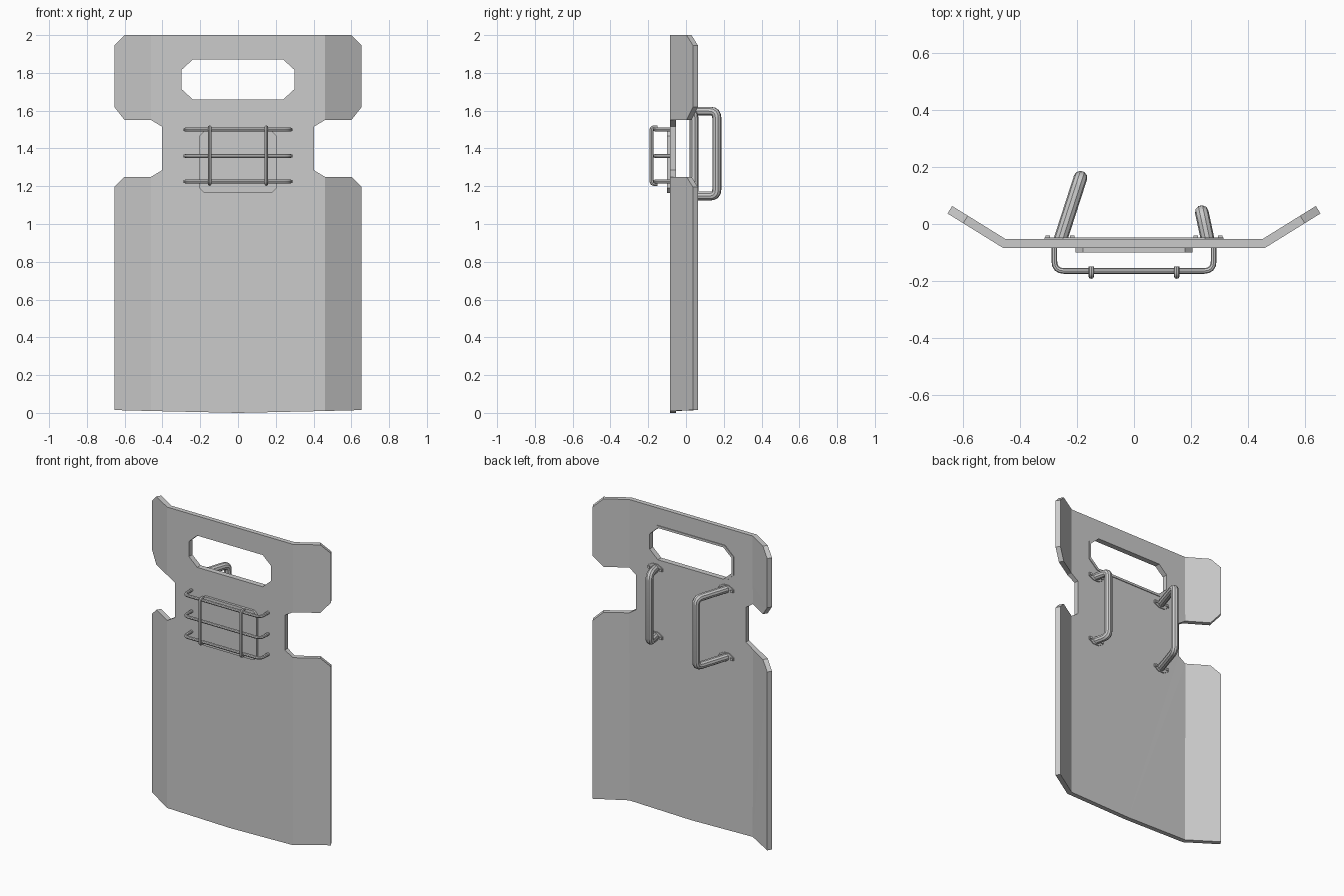
import bpy, bmesh
from mathutils import Vector

if "Cube" in bpy.data.objects:
    bpy.data.objects.remove(bpy.data.objects["Cube"])

FOLD, FRONT, THICK = 0.46, -0.084, 0.031


def add_object(name, bm):
    mesh = bpy.data.meshes.new(name)
    bm.to_mesh(mesh)
    bm.free()
    obj = bpy.data.objects.new(name, mesh)
    bpy.context.collection.objects.link(obj)
    return obj


def mirrored(half):
    """Close a right-half outline by mirroring it across x = 0."""
    return half + [(-x, z) for x, z in reversed(half) if x > 0]


def octagon(w, z0, z1, cx, cz):
    return mirrored([(w - cx, z0), (w, z0 + cz), (w, z1 - cz), (w - cx, z1)])


def filled_sheet(loops, y):
    """Flat sheet facing -y; later loops are holes."""
    bm = bmesh.new()
    for pts in loops:
        vs = [bm.verts.new((x, y, z)) for x, z in pts]
        for i, v in enumerate(vs):
            bm.edges.new((v, vs[(i + 1) % len(vs)]))
    bmesh.ops.triangle_fill(bm, use_beauty=True, use_dissolve=False,
                            edges=bm.edges[:], normal=(0, -1, 0))
    for f in bm.faces:
        f.normal_update()
        if f.normal.y > 0:
            f.normal_flip()
    return bm


def thicken(obj, t):
    m = obj.modifiers.new("thickness", 'SOLIDIFY')
    m.thickness, m.offset, m.use_even_offset = t, -1, True


def tube(name, pts, radius, bend, sides_res=2, steps=4):
    """Round bar along a path with rounded corners."""
    pts = [Vector(p) for p in pts]
    path = [pts[0]]
    for a, b, c in zip(pts, pts[1:], pts[2:]):
        p, q = b + (a - b).normalized() * bend, b + (c - b).normalized() * bend
        for i in range(steps + 1):
            t = i / steps
            path.append(p * (1 - t) ** 2 + b * 2 * t * (1 - t) + q * t * t)
    path.append(pts[-1])
    cu = bpy.data.curves.new(name, 'CURVE')
    cu.dimensions = '3D'
    cu.bevel_depth, cu.bevel_resolution, cu.use_fill_caps = radius, sides_res, True
    sp = cu.splines.new('POLY')
    sp.points.add(len(path) - 1)
    for pt, co in zip(sp.points, path):
        pt.co = (*co, 1)
    obj = bpy.data.objects.new(name, cu)
    bpy.context.collection.objects.link(obj)
    bpy.ops.object.select_all(action='DESELECT')
    obj.select_set(True)
    bpy.context.view_layer.objects.active = obj
    bpy.ops.object.convert(target='MESH')
    bpy.ops.object.shade_smooth_by_angle()


# Shield plate: notched outline with a viewing slot, side wings folded back
outline = mirrored([(0, 0), (FOLD, 0.01), (0.655, 0.015), (0.655, 1.195), (0.60, 1.25),
                    (FOLD, 1.25), (0.402, 1.285), (0.402, 1.515), (FOLD, 1.55),
                    (0.60, 1.55), (0.655, 1.62), (0.655, 1.945), (0.60, 2.0), (0, 2.0)])
slot = octagon(0.30, 1.66, 1.87, 0.06, 0.055)
bm = filled_sheet([outline, slot], FRONT)
for s in (-1, 1):
    bmesh.ops.bisect_plane(bm, geom=bm.verts[:] + bm.edges[:] + bm.faces[:], dist=1e-4,
                           plane_co=(s * FOLD, 0, 0), plane_no=(1, 0, 0))
for v in bm.verts:
    v.co.y += max(0, abs(v.co.x) - FOLD) * 0.62
thicken(add_object("shield_plate", bm), THICK)

# Thin rim around the slot on the back
rim = filled_sheet([octagon(0.315, 1.645, 1.885, 0.066, 0.06), slot], FRONT + THICK - 0.002)
thicken(add_object("slot_rim", rim), 0.007)

# Raised lamp panel behind the guard
panel = filled_sheet([octagon(0.205, 1.165, 1.49, 0.025, 0.025)], -0.1)
thicken(add_object("front_panel", panel), 0.017)

# Guard: three bent horizontal bars, two vertical bars with curled ends
for i, z in enumerate((1.225, 1.36, 1.5)):
    tube(f"guard_bar_{i}", [(-0.28, -0.075, z), (-0.28, -0.165, z),
                            (0.28, -0.165, z), (0.28, -0.075, z)], 0.01, 0.035)
for s in (-1, 1):
    x = s * 0.15
    tube("guard_upright", [(x, -0.15, 1.212), (x, -0.183, 1.212),
                           (x, -0.183, 1.512), (x, -0.15, 1.512)], 0.01, 0.015)

# Back handles with bolted feet: a deep one on the left, a shallow one on the right
for name, bx, gx, gy in (("deep_handle", -0.26, -0.188, 0.163),
                         ("shallow_handle", 0.26, 0.238, 0.042)):
    lo, hi = 1.148, 1.597
    tube(name, [(bx, -0.06, lo), (gx, gy, lo), (gx, gy, hi), (bx, -0.06, hi)],
         0.024, 0.035, 3)
    for z in (lo, hi):
        foot = [(bx + dx, z + dz) for dx, dz in
                ((-0.055, -0.01), (-0.02, -0.03), (0.02, -0.03), (0.055, -0.01),
                 (0.055, 0.01), (0.02, 0.03), (-0.02, 0.03), (-0.055, 0.01))]
        thicken(add_object(name + "_foot", filled_sheet([foot], -0.055)), 0.008)
        for s in (-1, 1):
            bm = bmesh.new()
            bmesh.ops.create_cube(bm, size=1)
            for v in bm.verts:
                v.co = (bx + s * 0.043 + v.co.x * 0.016, -0.047 + v.co.y * 0.014,
                        z + v.co.z * 0.016)
            add_object(name + "_bolt", bm)
